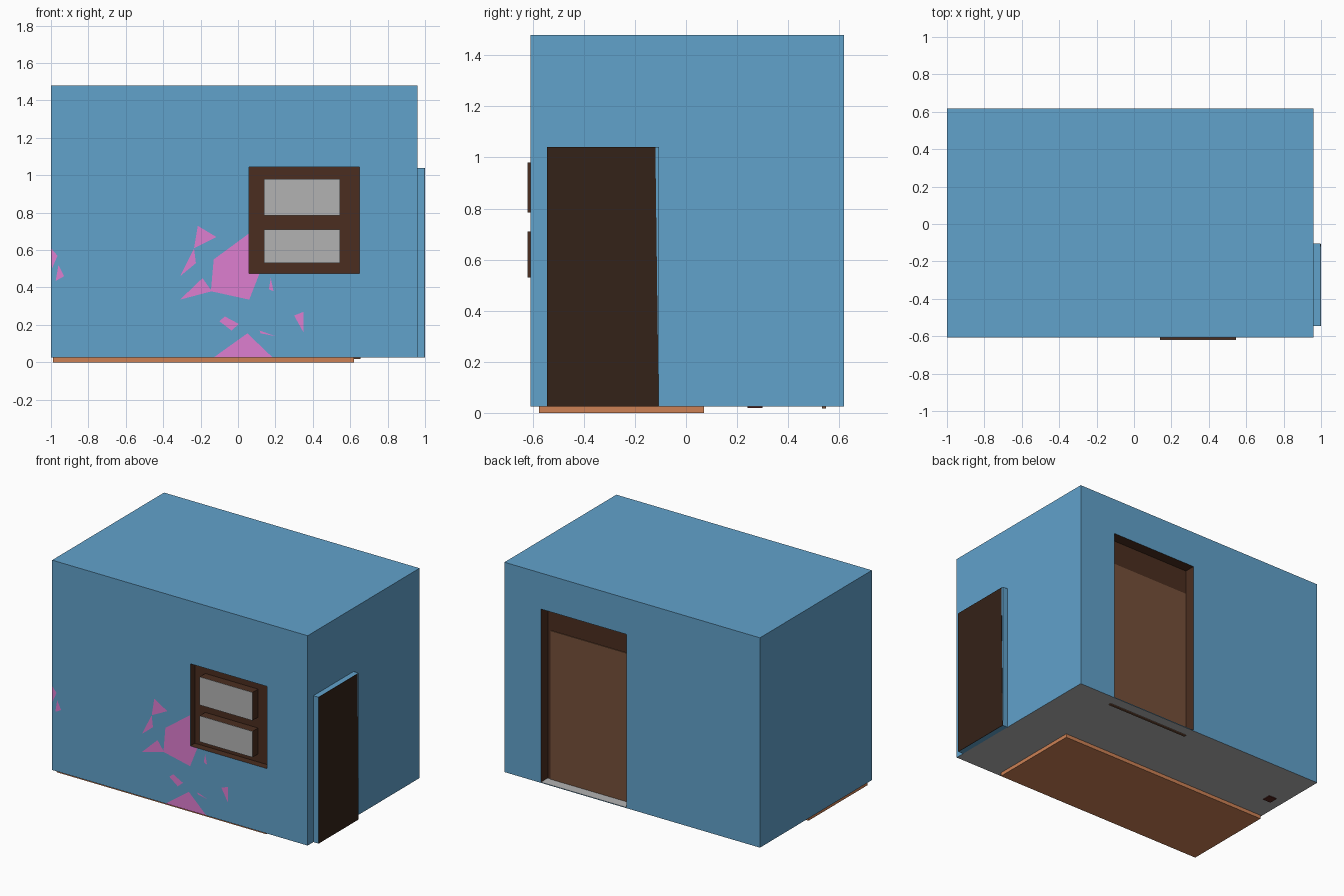
import bpy, bmesh

if "Cube" in bpy.data.objects:
    bpy.data.objects.remove(bpy.data.objects["Cube"])

def mat(name, r, g, b):
    m = bpy.data.materials.new(name)
    m.diffuse_color = (r, g, b, 1)
    m.use_nodes = True
    m.node_tree.nodes["Principled BSDF"].inputs["Base Color"].default_value = m.diffuse_color
    return m

BLUE = mat("wall_blue", 0.12, 0.36, 0.60)
BROWN = mat("frame_brown", 0.07, 0.027, 0.014)
DARK = mat("door_dark", 0.034, 0.016, 0.009)
PANEL = mat("panel_brown", 0.18, 0.08, 0.042)
GREY = mat("plain_grey", 0.45, 0.45, 0.45)
PINK = mat("patch_pink", 0.73, 0.21, 0.63)
RUG = mat("rug_orange", 0.61, 0.22, 0.09)

def box(name, x, y, z, material=None):
    bm = bmesh.new()
    bmesh.ops.create_cube(bm, size=1)
    for v in bm.verts:
        v.co = [lo + (c + 0.5) * (hi - lo) for c, (lo, hi) in zip(v.co, (x, y, z))]
    me = bpy.data.meshes.new(name)
    bm.to_mesh(me)
    bm.free()
    ob = bpy.data.objects.new(name, me)
    bpy.context.collection.objects.link(ob)
    if material:
        me.materials.append(material)
    return ob

FRONT, BACK = -0.608, 0.618

# room block with recesses cut for the window and the back door
room = box("room_walls", (-1, 0.96), (FRONT, BACK), (0.025, 1.48), BLUE)
for name, x, y, z in (
        ("window_cutter", (0.06, 0.65), (-0.7, FRONT + 0.05), (0.475, 1.045)),
        ("back_door_cutter", (0.025, 0.68), (BACK - 0.075, 0.7), (0.03, 1.23))):
    cutter = box(name, x, y, z)
    mod = room.modifiers.new(name, 'BOOLEAN')
    mod.object, mod.operation, mod.solver = cutter, 'DIFFERENCE', 'EXACT'
    bpy.context.view_layer.objects.active = room
    bpy.ops.object.modifier_apply(modifier=name)
    bpy.data.objects.remove(cutter)

# recess faces are brown, floor faces grey
me = room.data
me.materials.clear()
for m in (BLUE, BROWN, GREY):
    me.materials.append(m)
for p in me.polygons:
    c = p.center
    inside = (-0.99 < c.x < 0.95 and FRONT + 0.005 < c.y < BACK - 0.005 and c.z < 1.4)
    p.material_index = 2 if c.z < 0.035 else (1 if inside else 0)

# window panes in thick brown surrounds
for i, (z0, z1) in enumerate(((0.53, 0.71), (0.785, 0.98))):
    box(f"pane_surround_{i}", (0.14, 0.545), (-0.618, FRONT + 0.05), (z0, z1), BROWN)
    box(f"window_pane_{i}", (0.14, 0.545), (-0.62, -0.618), (z0, z1), GREY)

# back door leaf, its foot just breaks through the floor
box("back_door_leaf", (0.03, 0.655), (BACK - 0.085, BACK - 0.07), (0.018, 1.06), PANEL)

# side door: blue casing with a dark leaf on its face
box("side_door_casing", (0.95, 0.998), (-0.545, -0.105), (0.025, 1.04), BLUE)
leaf = box("side_door_leaf", (0.998, 1.0), (-0.545, -0.12), (0.025, 1.04), DARK)
for v in leaf.data.vertices:
    if v.co.z < 0.1 and v.co.y > -0.3:
        v.co.y = -0.107

# rug under the floor and a small furniture foot poking through
box("rug", (-0.99, 0.62), (-0.575, 0.07), (0, 0.03), RUG)
box("furniture_foot", (-0.93, -0.87), (0.24, 0.30), (0.02, 0.03), mat("foot_red", 0.1, 0.02, 0.015))

# pink shards breaking through the front wall, as x, z outlines
SHARDS = (
    ((-.13, .55), (.06, .69), (.06, .475), (.115, .475), (.06, .335), (-.145, .38)),
    ((-.215, .73), (-.115, .67), (-.235, .61)),
    ((-.235, .61), (-.225, .53), (-.31, .46)),
    ((-.31, .335), (-.19, .45), (-.14, .38)),
    ((-.13, .026), (.05, .155), (.185, .026)),
    ((-.1, .22), (-.07, .245), (.005, .205), (-.035, .17)),
    ((.3, .25), (.35, .27), (.35, .16)),
    ((.165, .39), (.175, .45), (.19, .38)),
    ((.115, .17), (.2, .14), (.12, .155)),
    ((-1, .61), (-.965, .57), (-.995, .5)),
    ((-.96, .52), (-.93, .46), (-.975, .435)))
bm = bmesh.new()
for outline in SHARDS:
    bm.faces.new([bm.verts.new((x, FRONT - 0.002, z)) for x, z in outline])
for f in bm.faces:
    f.normal_update()
    if f.normal.y > 0:
        f.normal_flip()
pm = bpy.data.meshes.new("pink_patches")
bm.to_mesh(pm)
bm.free()
pm.materials.append(PINK)
bpy.context.collection.objects.link(bpy.data.objects.new("pink_patches", pm))
